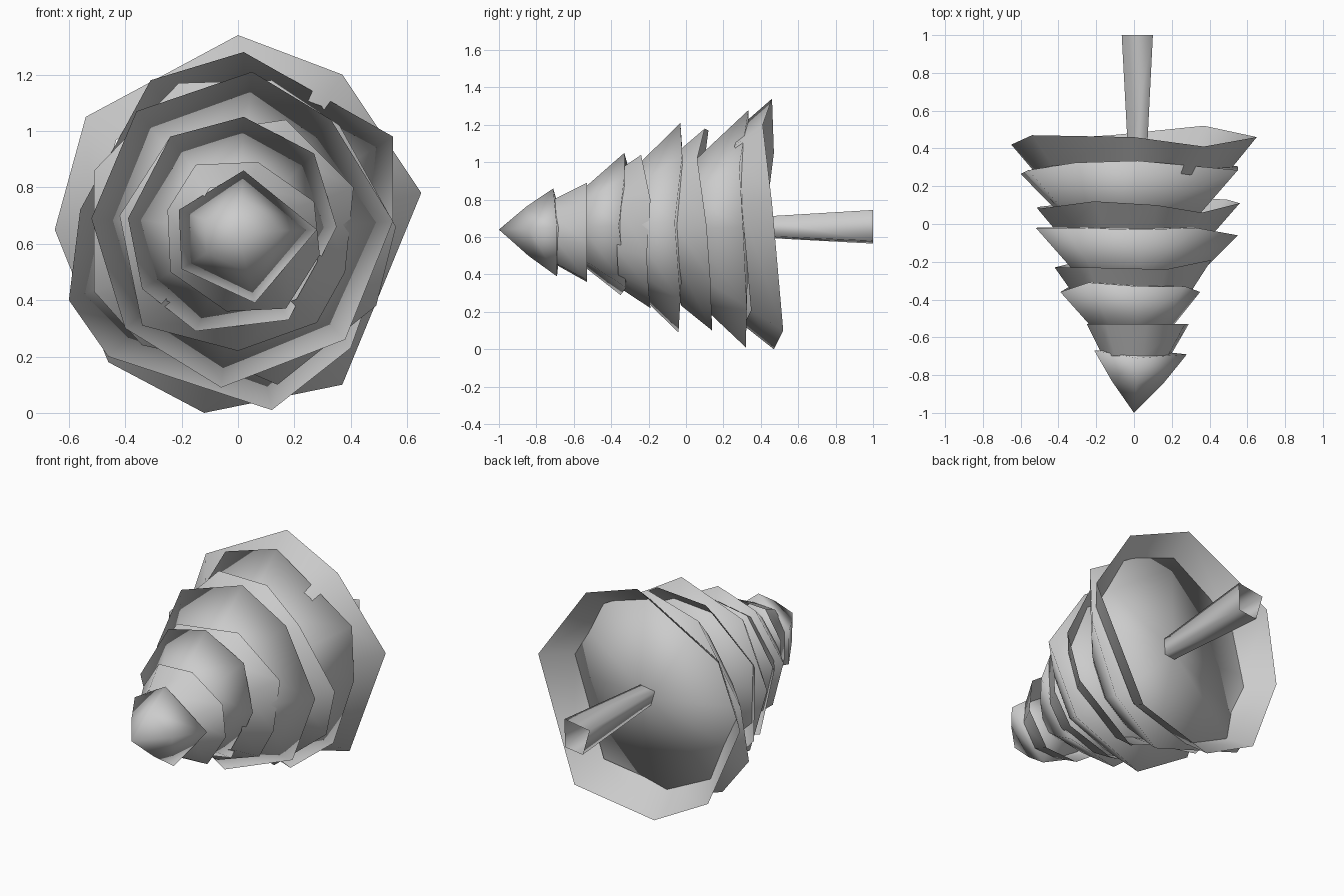
import bpy, bmesh, math

if "Cube" in bpy.data.objects:
    bpy.data.objects.remove(bpy.data.objects["Cube"])

AXIS_Z = 0.64  # height of the lying tree's axis


def finish(name, bm):
    bmesh.ops.recalc_face_normals(bm, faces=bm.faces)
    me = bpy.data.meshes.new(name)
    bm.to_mesh(me)
    bm.free()
    for p in me.polygons:
        p.use_smooth = True
    ob = bpy.data.objects.new(name, me)
    bpy.context.collection.objects.link(ob)
    return ob


def bridge(bm, a, b):
    n = len(a)
    for i in range(n):
        j = (i + 1) % n
        bm.faces.new((a[i], a[j], b[j], b[i]))


def fan(bm, loop, centre):
    c = bm.verts.new(centre)
    for i in range(len(loop)):
        bm.faces.new((loop[i], loop[(i + 1) % len(loop)], c))


def ring(bm, rim, scale, y, wave):
    # scaled copy of an irregular rim; wave gives each corner a y offset
    return [bm.verts.new((x * scale, y + scale * w,
                          AXIS_Z + (z - AXIS_Z) * scale))
            for (x, z), w in zip(rim, wave)]


def cone(name, rim, y_rim, y_tip, wave):
    # slightly bulging foliage cone, closed by a shallow cap at the back
    bm = bmesh.new()
    outer = ring(bm, rim, 1, y_rim, wave)
    mid = ring(bm, rim, 0.56, y_rim + (y_tip - y_rim) * 0.49, wave)
    bridge(bm, outer, mid)
    fan(bm, mid, (0, y_tip, AXIS_Z))
    fan(bm, outer, (0, y_rim + .02, AXIS_Z))
    return finish(name, bm)


def skirt(name, rim, y_rim, depth, wave, inner=0.78):
    # open flared band under each cone
    bm = bmesh.new()
    bridge(bm, ring(bm, rim, 1, y_rim, wave),
           ring(bm, rim, inner, y_rim - depth, wave))
    return finish(name, bm)


# Four foliage tiers, each a cone with a ragged skirt behind it
cone("tip_cone", [(.02, .86), (-.21, .72), (-.2, .51), (.06, .39), (.28, .65)],
     -.68, -1.0, (-.03, .01, 0, -.01, -.01))
skirt("tip_skirt", [(.07, .89), (-.15, .88), (-.25, .72), (-.24, .5), (-.04, .36),
                    (.17, .37), (.29, .56), (.27, .75)],
      -.53, .17, (0, 0, 0, -.01, 0, 0, 0, 0), .66)

cone("upper_cone", [(.02, 1.05), (-.24, .98), (-.39, .69), (-.34, .44), (-.15, .29),
                    (.18, .33), (.35, .66), (.27, .92)],
     -.34, -.75, (.01, .03, -.02, .01, -.01, .02, -.02, .01))
skirt("upper_skirt", [(.17, 1.04), (-.24, .98), (-.42, .7), (-.34, .31), (0, .22),
                      (.28, .32), (.38, .5), (.41, .8)],
      -.21, .16, (-.03, -.02, -.02, 0, .02, .01, 0, .02), .74)

cone("middle_cone", [(.05, 1.21), (-.36, 1.07), (-.52, .69), (-.4, .3), (-.06, .09),
                     (.38, .26), (.55, .68), (.33, 1.04)],
     -.03, -.55, (0, .01, .01, 0, -.01, 0, -.03, .01))
skirt("middle_skirt", [(.12, 1.18), (-.21, 1.17), (-.51, .86), (-.51, .43),
                       (-.34, .24), (-.02, .17), (.14, .1), (.49, .38),
                       (.56, .66), (.36, 1.02)],
      .11, .16, (-.01, .01, -.03, -.02, 0, .02, .03, .02, 0, -.05), .75)

cone("lower_cone", [(.02, 1.28), (-.31, 1.18), (-.56, .72), (-.6, .4), (-.46, .2),
                    (.12, .01), (.4, .23), (.55, .65), (.55, .98)],
     .315, -.28, (.02, .01, -.03, -.05, 0, .005, .01, -.01, -.03))
skirt("lower_skirt", [(0, 1.34), (-.54, 1.05), (-.65, .65), (-.46, .18), (-.12, 0),
                      (.37, .1), (.65, .78), (.37, 1.2)],
      .46, .16, (0, .01, -.04, -.01, .01, .06, 0, -.05), .8)

# Tapered four-sided trunk, open at the far end
bm = bmesh.new()
rings = [[bm.verts.new((.02 + s * x, y, .65 + s * z))
          for x, z in ((-.085, .07), (.08, .095), (.075, -.07), (-.04, -.085))]
         for y, s in ((.335, .58), (1.0, 1))]
bridge(bm, *rings)
finish("trunk", bm)
